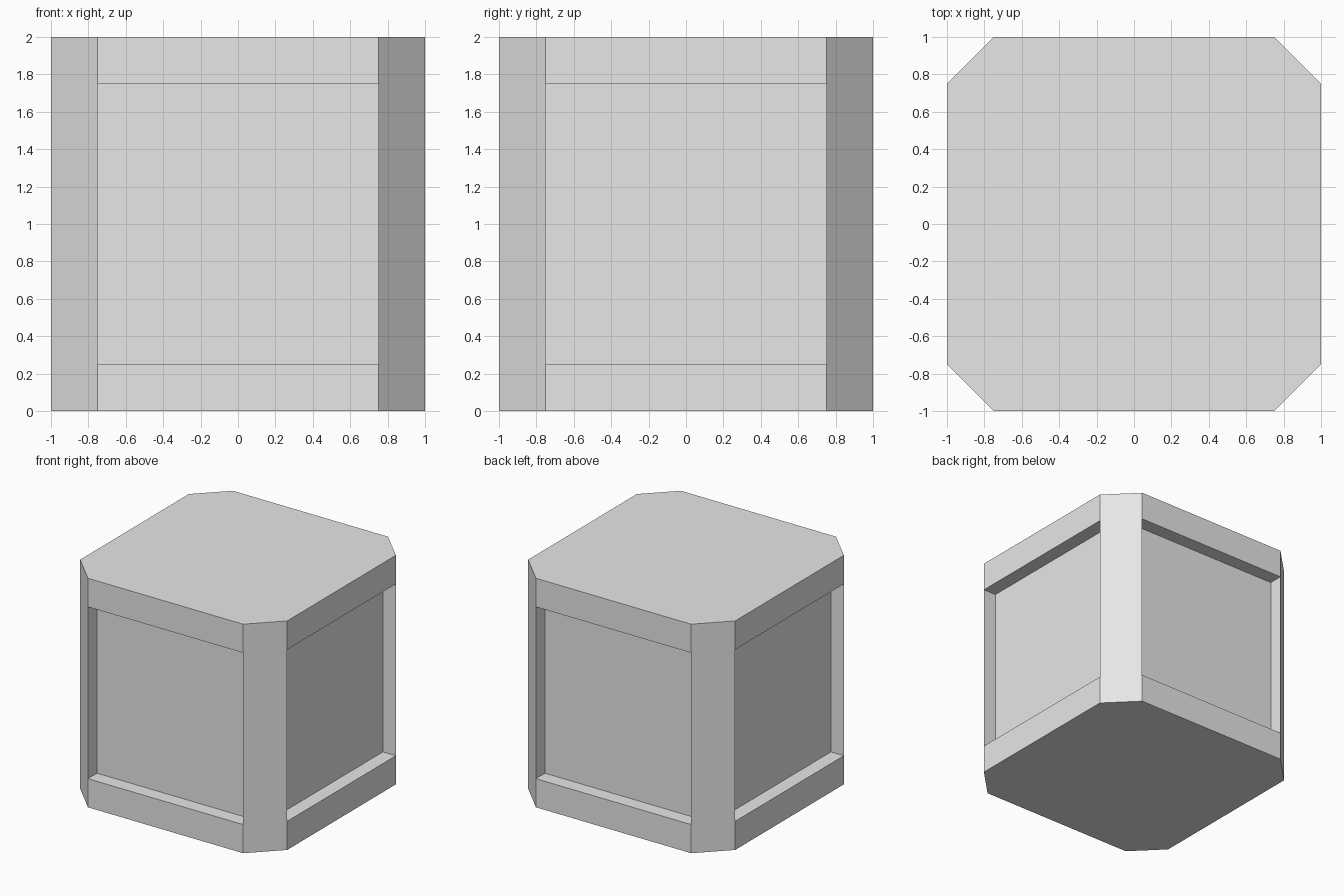
import bpy
import bmesh

if "Cube" in bpy.data.objects:
    bpy.data.objects.remove(bpy.data.objects["Cube"])

HALF = 1.0       # half the block width
FLAT = 0.75      # half the width of each flat side between the cut corners
RIM = 0.25       # height of the top and bottom rims
DEPTH = 0.125    # how far the side panels are sunk

# Octagonal outline, counter-clockwise, starting with the front side
outline = []
for sx, sy in ((1, -1), (1, 1), (-1, 1), (-1, -1)):
    pair = [(sx * FLAT, sy * HALF), (sx * HALF, sy * FLAT)]
    outline += pair if sx * sy < 0 else pair[::-1]

bm = bmesh.new()
levels = (0, RIM, 2 - RIM, 2)
rings = [[bm.verts.new((x, y, z)) for x, y in outline] for z in levels]

# Top, bottom and side bands; remember the middle faces of the four flat sides
bm.faces.new(rings[0][::-1])
bm.faces.new(rings[-1])
panels = []
for k in range(3):
    for i in range(8):
        j = (i + 1) % 8
        face = bm.faces.new((rings[k][i], rings[k][j],
                             rings[k + 1][j], rings[k + 1][i]))
        if k == 1 and i % 2 == 1:
            panels.append(face)
bm.normal_update()

# Sink the four panels straight inward
for face in panels:
    inward = -face.normal * DEPTH
    sunk = bmesh.ops.extrude_discrete_faces(bm, faces=[face])["faces"]
    bmesh.ops.translate(bm, verts=sunk[0].verts[:], vec=inward)
bm.normal_update()

mesh = bpy.data.meshes.new("panelled_block")
bm.to_mesh(mesh)
bm.free()

# Single plain grey
grey = bpy.data.materials.new("light grey")
grey.diffuse_color = (0.8, 0.8, 0.8, 1)
grey.use_nodes = True
grey.node_tree.nodes["Principled BSDF"].inputs["Base Color"].default_value = grey.diffuse_color
mesh.materials.append(grey)

block = bpy.data.objects.new("panelled_block", mesh)
bpy.context.collection.objects.link(block)
